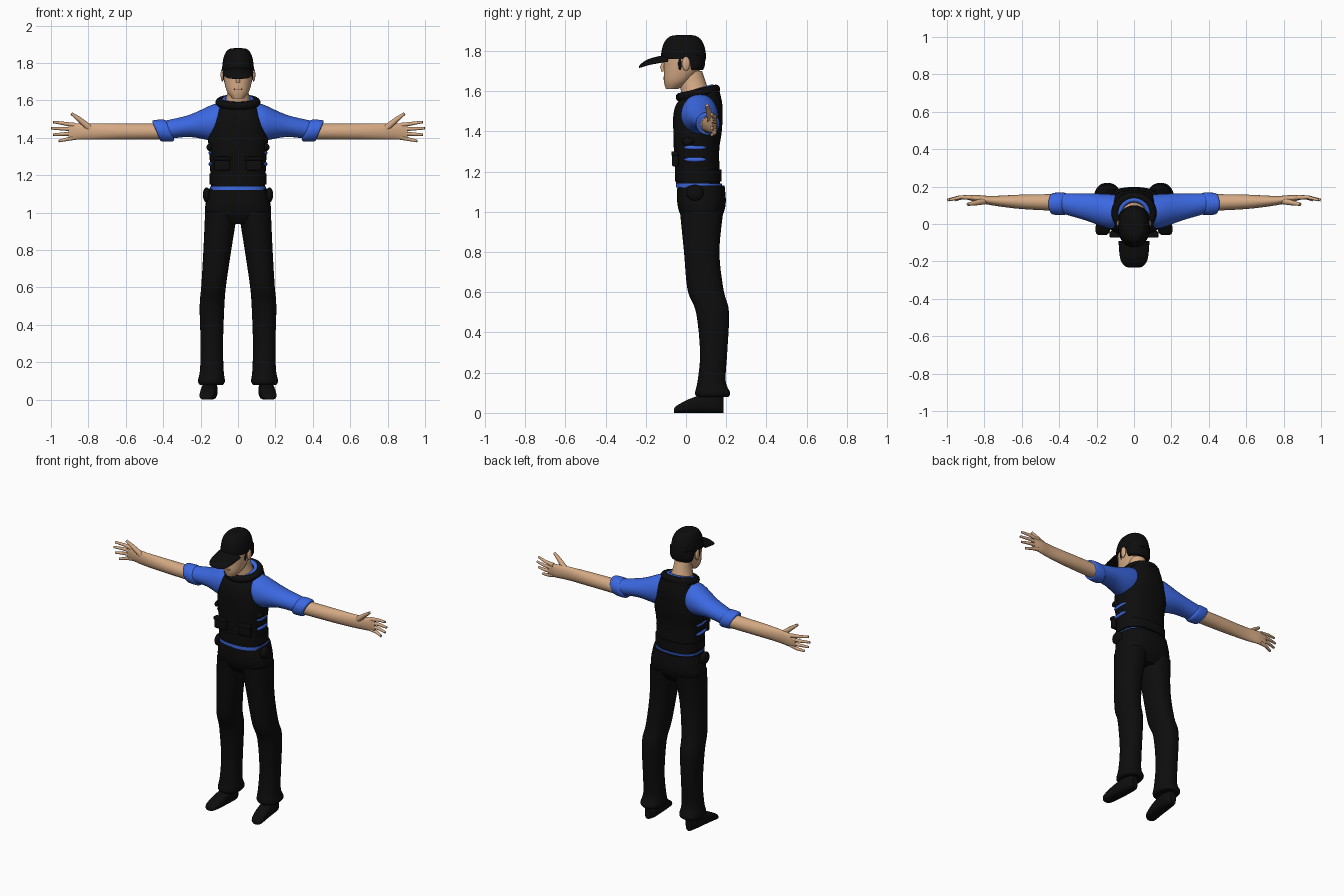
import bpy, bmesh, math
from mathutils import Matrix, Vector

cube = bpy.data.objects.get("Cube")
if cube:
    bpy.data.objects.remove(cube)


def material(name, red, green, blue_part):
    colour = (red, green, blue_part, 1)
    mat = bpy.data.materials.new(name)
    mat.use_nodes = True
    mat.diffuse_color = colour
    shader = mat.node_tree.nodes["Principled BSDF"]
    shader.inputs["Base Color"].default_value = colour
    shader.inputs["Roughness"].default_value = 0.8
    return mat


skin = material("skin", 0.66, 0.4, 0.23)
lip = material("lip", 0.5, 0.25, 0.16)
blue = material("blue_shirt", 0.045, 0.14, 0.76)
black = material("black_cloth", 0.004, 0.004, 0.004)


def add_object(name, data, mat, mirror):
    data.materials.append(mat)
    obj = bpy.data.objects.new(name, data)
    bpy.context.collection.objects.link(obj)
    if mirror:
        modifier = obj.modifiers.new("mirror", "MIRROR")
        modifier.use_mirror_merge = False


def finish(name, bm, mat, mirror):
    """Turn a bmesh into a smooth object with sharp edges kept."""
    bmesh.ops.recalc_face_normals(bm, faces=bm.faces)
    mesh = bpy.data.meshes.new(name)
    bm.to_mesh(mesh)
    bm.free()
    mesh.shade_smooth()
    mesh.set_sharp_from_angle(angle=math.radians(45))
    add_object(name, mesh, mat, mirror)


def catmull(before, start, end, after, t):
    """Smooth value between start and end."""
    bend = 2 * before - 5 * start + 4 * end - after
    twist = 3 * (start - end) + after - before
    return start + t * (end - before + t * (bend + t * twist)) / 2


def loft(name, axis, rings, mat, mirror=False, power=2.0, shear=0.0, arch=0.0, sides=32, steps=4):
    """Smooth skin over rings of (position on axis, low a, high a, low b, high b)."""
    padded = [rings[0], *rings, rings[-1]]
    dense = []
    for window in zip(padded, padded[1:], padded[2:], padded[3:]):
        for step in range(steps):
            dense.append([catmull(*values, step / steps) for values in zip(*window)])
    dense.append(rings[-1])
    bm = bmesh.new()
    loops = []
    for along, a_low, a_high, b_low, b_high in dense:
        loop = []
        for k in range(sides):
            angle = math.tau * k / sides
            c, s = (math.copysign(abs(v) ** (2 / power), v) for v in (math.cos(angle), math.sin(angle)))
            a = (a_low + a_high + (a_high - a_low) * c) / 2
            b = (b_low + b_high + (b_high - b_low) * s) / 2
            place = {"x": (along + shear * s, a, b), "y": (a, along, b - arch * a * a), "z": (a, b, along)}
            loop.append(bm.verts.new(place[axis]))
        loops.append(loop)
    for lower, upper in zip(loops, loops[1:]):
        for k in range(sides):
            bm.faces.new((lower[k - 1], lower[k], upper[k], upper[k - 1]))
    bm.faces.new(loops[0])
    bm.faces.new(loops[-1])
    finish(name, bm, mat, mirror)


def upright(name, rows, mat, **options):
    """Loft upwards, centred on x: rows are (z, half width, front y, back y)."""
    loft(name, "z", [(z, -half, half, front, back) for z, half, front, back in rows], mat, **options)


def placed(centre, size):
    return Matrix.Translation(centre) @ Matrix.Diagonal((*size, 1))


def ball(name, centre, size, mat, mirror=False):
    bm = bmesh.new()
    bmesh.ops.create_uvsphere(bm, u_segments=20, v_segments=12, radius=1, matrix=placed(centre, size))
    finish(name, bm, mat, mirror)


def pocket(name, centre, size):
    bm = bmesh.new()
    bmesh.ops.create_cube(bm, size=2, matrix=placed(centre, size))
    bmesh.ops.bevel(bm, geom=bm.edges[:], offset=min(size) / 2, segments=3, profile=0.5, affect="EDGES")
    finish(name, bm, black, True)


def tube(name, points, start_radius, end_radius, mat, mirror=False, closed=False):
    curve = bpy.data.curves.new(name, "CURVE")
    curve.dimensions = "3D"
    curve.bevel_depth = 1
    curve.bevel_resolution = 3
    curve.use_fill_caps = True
    spline = curve.splines.new("POLY")
    spline.points.add(len(points) - 1)
    for i, (point, place) in enumerate(zip(spline.points, points)):
        point.co = (*place, 1)
        point.radius = start_radius + (end_radius - start_radius) * i / (len(points) - 1)
    spline.use_smooth = True
    spline.use_cyclic_u = closed
    add_object(name, curve, mat, mirror)


def collar(name, width, depth, height, radius, mat):
    """Closed ring around the neck, rising towards the back."""
    points = []
    for k in range(32):
        angle = math.tau * k / 32
        across, back = math.cos(angle), math.sin(angle)
        points.append((width * across, 0.06 + depth * back, height + 0.02 * back))
    tube(name, points, radius, radius, mat, closed=True)


# Head and neck
upright("head", [(1.61, .03, -.1, -.04), (1.65, .06, -.11, .02), (1.72, .077, -.11, .08),
                 (1.78, .08, -.11, .09)], skin, power=2.2)
upright("neck", [(1.56, .08, -.02, .13), (1.64, .057, -.03, .1), (1.7, .05, -.03, .08)], skin)
tube("nose", [(0, -.1, 1.77), (0, -.12, 1.72), (0, -.11, 1.7)], .008, .012, skin)
ball("mouth", (0, -.105, 1.66), (.024, .008, .007), lip)
ball("eye", (.03, -.1, 1.75), (.013, .008, .006), black, mirror=True)
ball("ear", (.083, 0, 1.737), (.01, .02, .035), skin, mirror=True)

# Hair and cap
upright("hair", [(1.705, .07, 0, .085), (1.73, .08, -.01, .094), (1.78, .083, -.03, .097)], black)
ball("sideburn", (.073, -.03, 1.74), (.008, .01, .035), black, mirror=True)
crown = []
for step in range(8):
    angle = math.pi / 2 * min(step / 7, .99)
    spread = math.sqrt(math.cos(angle))
    crown.append((1.76 + .12 * math.sin(angle), .085 * spread, -.01 - .115 * spread, -.01 + .11 * spread))
upright("cap_crown", crown, black, power=2.2)
brim = [(-.233, .03, 1.72), (-.22, .055, 1.73), (-.18, .075, 1.75), (-.09, .083, 1.77)]
loft("cap_brim", "y", [(y, -half, half, z - half / 6, z + half / 6) for y, half, z in brim], black, arch=3)

# Vest with waistband, collar and pockets
upright("vest", [(1.14, .145, -.05, .17), (1.3, .152, -.06, .165), (1.4, .16, -.063, .178),
                 (1.48, .145, -.063, .182), (1.54, .123, -.045, .18), (1.6, .1, .01, .167)],
        black, power=2.5)
upright("vest_waistband", [(z, .152, -.055, .177) for z in (1.15, 1.21)], black, power=2.5)
collar("vest_collar", .098, .088, 1.59, .023, black)
pocket("vest_pocket", (.085, -.053, 1.26), (.042, .016, .035))
pocket("vest_pocket_flap", (.085, -.056, 1.29), (.045, .017, .01))
ball("side_buckle", (.152, .01, 1.35), (.016, .03, .02), black, mirror=True)
for label, height in (("upper", 1.32), ("lower", 1.26)):
    ball(label + "_side_gap", (.146, .045, height), (.011, .056, .012), blue, mirror=True)

# Shirt collar, hem, sleeves and rolled cuffs
collar("shirt_collar", .074, .07, 1.6, .014, blue)
upright("shirt_hem", [(z, .15, -.05, .178) for z in (1.12, 1.14)], blue, power=2.5)
loft("sleeve", "x", [(.07, 0, .15, 1.41, 1.585), (.13, -.025, .16, 1.385, 1.58),
                     (.26, .02, .163, 1.405, 1.523), (.4, .06, .163, 1.39, 1.49)], blue, mirror=True)
cuff = [(.36, 0), (.375, .01), (.43, .008), (.438, -.003)]
loft("sleeve_cuff", "x", [(x, .058 - grow, .158 + grow, 1.39 - grow, 1.487 + grow) for x, grow in cuff],
     blue, mirror=True, shear=.02)

# Forearm running into the palm, then fingers
forearm = [(.4, .07, .16), (.6, .08, .157), (.76, .1, .15), (.85, .12, .156), (.905, .133, .152)]
loft("forearm_and_palm", "x", [(x, front, back, 1.39, 1.477) for x, front, back in forearm], skin, mirror=True)
for i, label in enumerate(("index", "middle", "ring", "little")):
    knuckle = Vector((.87, .142, 1.468 - .022 * i))
    tip = Vector((.998 - .01 * (i - 1) ** 2, .128, 1.485 - .034 * i))
    middle = knuckle.lerp(tip, .5) + Vector((0, .008, 0))
    tube(label + "_finger", [knuckle, middle, tip], .013, .007, skin, mirror=True)
tube("thumb", [(.79, .125, 1.45), (.85, .112, 1.5), (.89, .105, 1.53)], .019, .008, skin, mirror=True)

# Trousers
upright("trouser_seat", [(.94, .09, 0, .15), (.99, .17, -.03, .185), (1.05, .173, -.044, .198),
                         (1.13, .157, -.043, .192)], black, power=2.4)
loft("trouser_leg", "z", [(.08, .08, .205, .055, .21), (.1, .07, .214, .045, .22), (.16, .077, .203, .058, .197),
                          (.3, .08, .2, .07, .205), (.5, .073, .205, .05, .214), (.61, .064, .196, .008, .187),
                          (.8, .036, .185, -.01, .166), (1, .004, .176, -.03, .185)],
     black, mirror=True, power=2.3)
ball("belt_pouch", (.168, .045, 1.095), (.02, .042, .04), black, mirror=True)

# Shoes
shoe = [(-.06, .15, .19, .02), (-.04, .13, .205, .04), (.04, .115, .2, .078), (.15, .11, .187, .1),
        (.187, .13, .17, .08)]
loft("shoe", "y", [(y, inner, outer, 0, top) for y, inner, outer, top in shoe], black, mirror=True, power=2.8)
